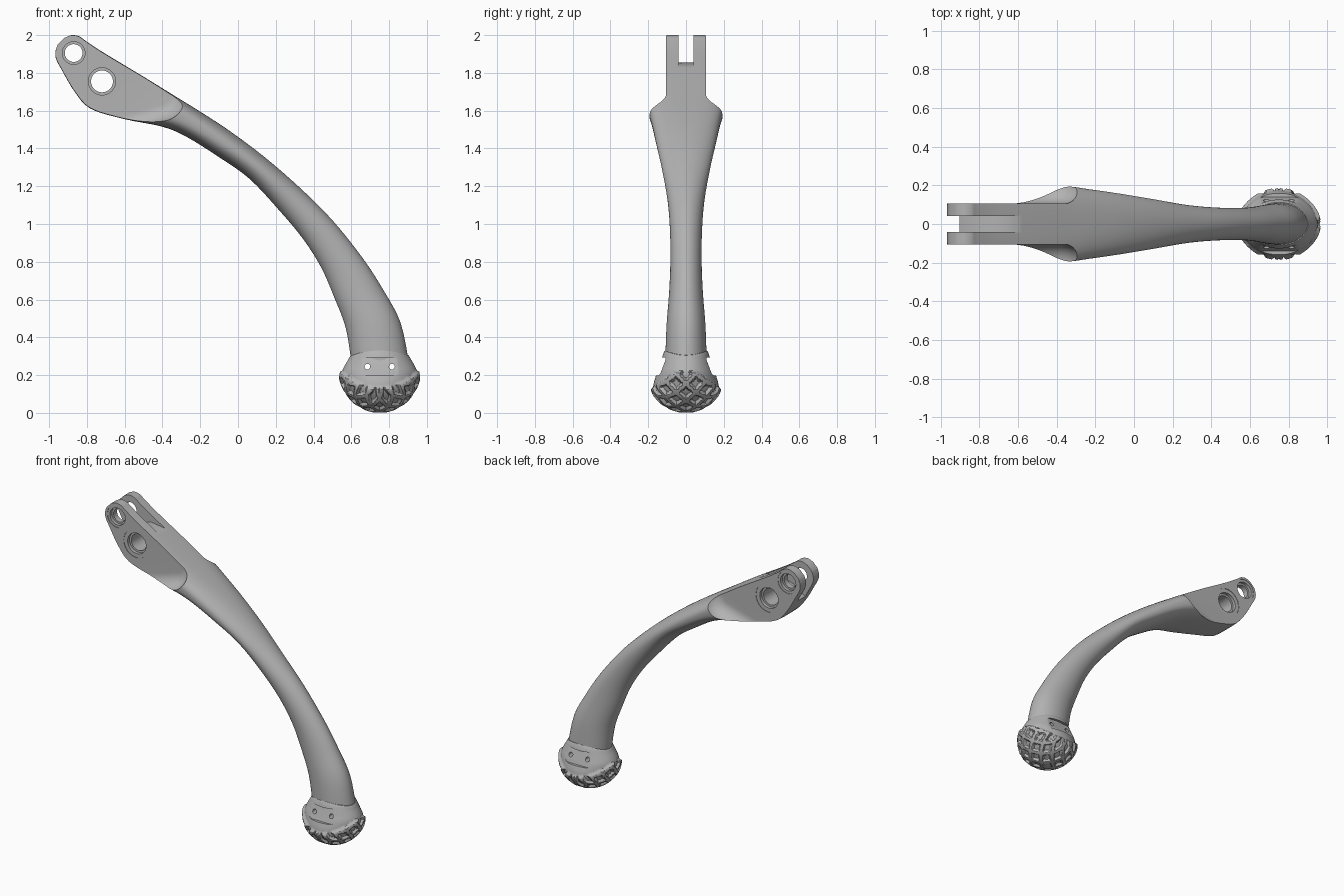
import bpy, bmesh
from math import sin, cos, pi, radians, atan2, copysign

if "Cube" in bpy.data.objects:
    bpy.data.objects.remove(bpy.data.objects["Cube"], do_unlink=True)

grey = bpy.data.materials.new("satin_grey")
grey.use_nodes = True
grey.diffuse_color = (0.45, 0.45, 0.45, 1)
grey.node_tree.nodes["Principled BSDF"].inputs["Base Color"].default_value = grey.diffuse_color


def loft(name, rings):
    """Closed solid through rings that have equal point counts."""
    bm = bmesh.new()
    loops = [[bm.verts.new(p) for p in ring] for ring in rings]
    count = len(loops[0])
    for a, b in zip(loops, loops[1:]):
        for i in range(count):
            j = (i + 1) % count
            bm.faces.new((a[i], a[j], b[j], b[i]))
    bm.faces.new(loops[0])
    bm.faces.new(loops[-1])
    bmesh.ops.recalc_face_normals(bm, faces=bm.faces)
    mesh = bpy.data.meshes.new(name)
    bm.to_mesh(mesh)
    bm.free()
    mesh.materials.append(grey)
    obj = bpy.data.objects.new(name, mesh)
    bpy.context.collection.objects.link(obj)
    return obj


def spline(keys, steps):
    """Catmull-Rom interpolation of tuples."""
    out = []
    last = len(keys) - 1
    for i in range(last):
        a, b, c, d = (keys[max(0, min(last, i + k))] for k in (-1, 0, 1, 2))
        for s in range(steps):
            t = s / steps
            out.append([q + t / 2 * (r - p + t * (2 * p - 5 * q + 4 * r - w + t * (3 * (q - r) + w - p)))
                        for p, q, r, w in zip(a, b, c, d)])
    return out + [list(keys[-1])]


def prism(outline, y_start, y_end):
    return loft("cutter", [[(x, y, z) for x, z in outline] for y in (y_start, y_end)])


def disc(x, z, r, y_start, y_end, sides=40):
    turn = [2 * pi * i / sides for i in range(sides)]
    return prism([(x + r * cos(a), z + r * sin(a)) for a in turn], y_start, y_end)


def cut(obj, cutter):
    cutter.hide_render = True
    mod = obj.modifiers.new("cut", "BOOLEAN")
    mod.operation = "DIFFERENCE"
    mod.solver = "EXACT"
    mod.object = cutter
    bpy.context.view_layer.objects.active = obj
    bpy.ops.object.modifier_apply(modifier=mod.name)
    bpy.data.objects.remove(cutter, do_unlink=True)


def finish(obj, angle):
    bpy.ops.object.select_all(action="DESELECT")
    obj.select_set(True)
    bpy.context.view_layer.objects.active = obj
    bpy.ops.object.shade_smooth_by_angle(angle=radians(angle))


# Leg: upper edge x, z, lower edge x, z, half width, roundness exponent
sections = [
    (.905, .27, .60, .27, .11, 2),
    (.86, .48, .57, .45, .103, 2),
    (.77, .65, .51, .61, .09, 2),
    (.66, .82, .44, .77, .083, 2),
    (.50, 1.02, .345, .92, .085, 2),
    (.33, 1.19, .22, 1.07, .098, 2),
    (.14, 1.355, .06, 1.24, .128, 2),
    (-.04, 1.49, -.11, 1.36, .157, 2.2),
    (-.20, 1.595, -.27, 1.46, .18, 2.5),
    (-.33, 1.675, -.40, 1.515, .197, 3),
    (-.50, 1.78, -.60, 1.555, .2, 4),
    (-.65, 1.87, -.78, 1.61, .2, 4),
    (-.74, 1.925, -.865, 1.70, .2, 4),
    (-.81, 1.972, -.93, 1.81, .2, 4),
    (-.84, 1.993, -.962, 1.87, .2, 4),
    (-.88, 2.0, -.967, 1.91, .2, 4),
    (-.92, 1.985, -.955, 1.95, .2, 4),
]


def power(v, n):
    return copysign(abs(v) ** (2 / n), v)


rings = []
for ux, uz, lx, lz, half, n in spline(sections, 4):
    ring = []
    for i in range(56):
        a = 2 * pi * (i + 0.5) / 56
        k = power(cos(a), n)
        ring.append(((ux + lx) / 2 + k * (ux - lx) / 2, half * power(sin(a), n),
                     (uz + lz) / 2 + k * (uz - lz) / 2))
    rings.append(ring)
leg = loft("curved_leg", rings)


# Filleted scoops that flatten both sides of the hinge end
def scoop_outline(d):
    arc = [radians(-75 * i / 14) for i in range(15)]
    pts = [(-.42 + (.15 - d) * cos(a), 1.69 + (.15 - d) * sin(a)) for a in arc]
    x, z = pts[-1]
    return [(-.27 - d, 2.3)] + pts + [(x - .97, z - .26), (x - .97, 2.3)]


for side in (-1, 1):
    layers = [(.105 + .1 * (1 - cos(a)), .09 * (1 - sin(a)))
              for a in (pi / 2 * i / 8 for i in range(9))] + [(.4, 0)]
    cut(leg, loft("cutter", [[(x, side * y, z) for x, z in scoop_outline(d)] for y, d in layers]))

# Fork slot
cut(leg, prism([(-1.1, 1.64), (-.91, 1.755), (-.81, 1.825), (-.71, 1.855), (-.57, 1.835),
                (-.4, 1.84), (-.4, 2.2), (-1.1, 2.2)], -.041, .041))

# Pivot holes with stepped recesses
for x, z, bore, step, rim in ((-.87, 1.905, .047, .06, .078), (-.72, 1.755, .058, .072, .1)):
    cut(leg, disc(x, z, bore, -.5, .5))
    for side in (-1, 1):
        cut(leg, disc(x, z, rim, side * .102, side * .3))
        cut(leg, disc(x, z, step, side * .08, side * .3))
finish(leg, 35)

# Foot: height, half length, half depth
foot_x = .75
profile = [
    (.305, .152, .112), (.285, .165, .124), (.21, .2, .155), (.13, .18, .172),
    (.07, .135, .135), (.035, .085, .085), (.017, .03, .03),
]


def clamp(v):
    return max(0, min(1, v))


def tread(x, y, z):
    """Crossing raised ribs on the lower part of the foot."""
    region = clamp((.14 + .09 * (x / .2) ** 2 - z) / .012)
    around = atan2(x, .22 - z) * 2
    rib = 0
    for phase in (around + y / .1, around - y / .1):
        rib = max(rib, clamp((.24 - abs(phase % 1 - .5)) / .08))
    return region * rib


rings = []
for z, rx, ry in spline(profile, 11):
    ring = []
    for i in range(200):
        a = 2 * pi * i / 200
        x, y = rx * cos(a), ry * sin(a)
        arch = .025 * sin(a) ** 2 * clamp((z - .25) / .055)
        grow = 1 + .085 * tread(x, y, z)
        ring.append((foot_x + x * grow, y * grow, .2 + (z - .2) * grow + arch))
    rings.append(ring)
foot = loft("treaded_foot", rings)

# Sloped pill recesses on the front and back of the foot
pill = []
for i in range(32):
    a = 2 * pi * (i + .5) / 32
    pill.append((foot_x + copysign(.067, cos(a)) + .048 * cos(a), .245 + .048 * sin(a)))
for side in (-1, 1):
    cut(foot, loft("cutter", [[(x, side * (y - .37 * (z - .245)), z) for x, z in pill]
                              for y in (.122, .4)]))

# Small fixing holes through the foot
for offset in (-.065, .065):
    cut(foot, disc(foot_x + offset, .245, .015, -.5, .5, 16))
finish(foot, 30)
